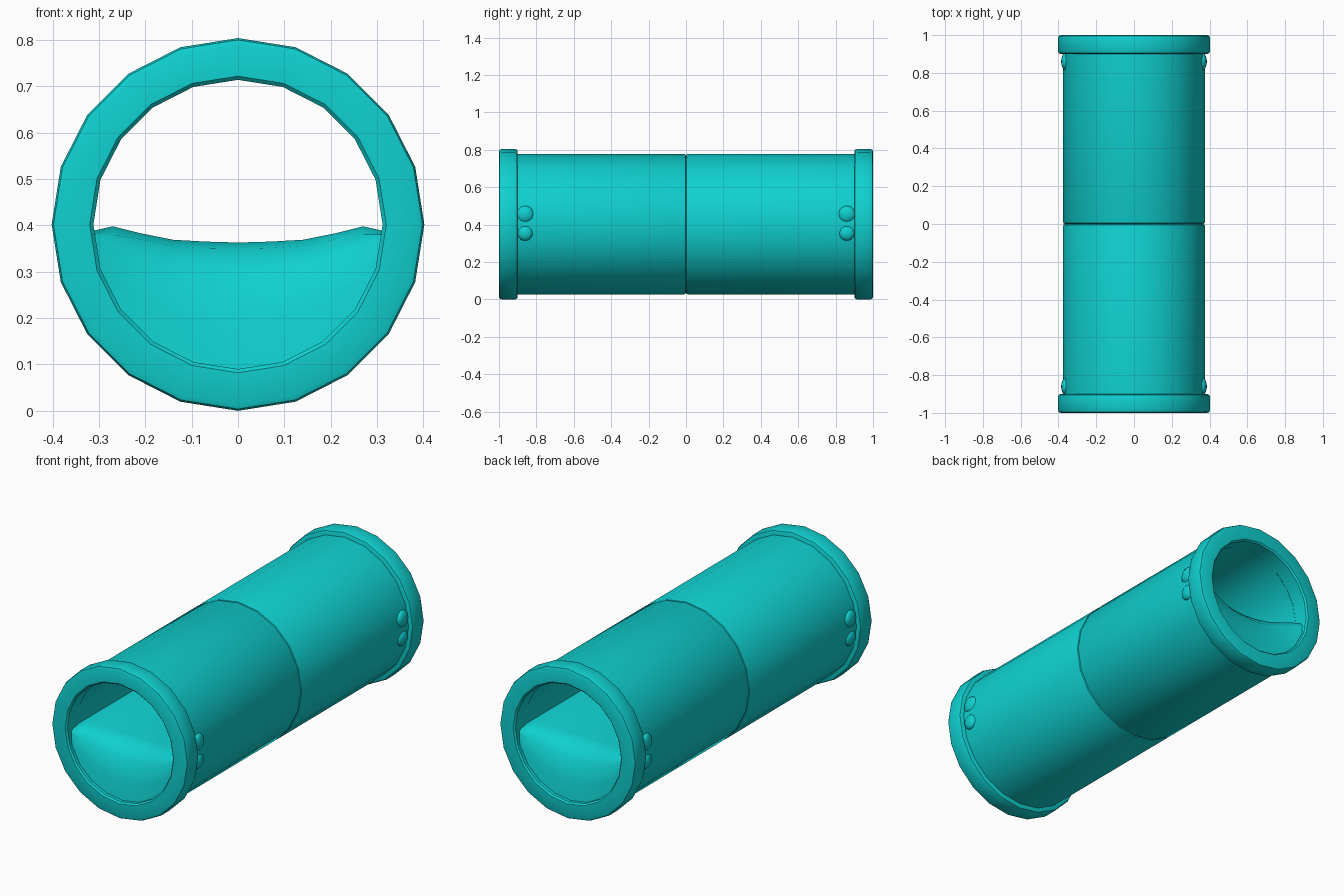
import bpy, bmesh, math

cube = bpy.data.objects.get("Cube")
if cube:
    bpy.data.objects.remove(cube)

CZ = 0.402      # height of the pipe axis
SIDES = 20

teal = bpy.data.materials.new("teal")
teal.use_nodes = True
teal.diffuse_color = (0.005, 0.63, 0.63, 1)
teal.node_tree.nodes["Principled BSDF"].inputs["Base Color"].default_value = (0.005, 0.63, 0.63, 1)


def finish(bm, name, angle=35):
    bmesh.ops.recalc_face_normals(bm, faces=bm.faces[:])
    mesh = bpy.data.meshes.new(name)
    bm.to_mesh(mesh)
    bm.free()
    mesh.materials.append(teal)
    ob = bpy.data.objects.new(name, mesh)
    bpy.context.collection.objects.link(ob)
    bpy.ops.object.select_all(action='DESELECT')
    ob.select_set(True)
    bpy.context.view_layer.objects.active = ob
    bpy.ops.object.shade_smooth_by_angle(angle=math.radians(angle))
    return ob


def lathe(name, profile, side):
    """Spin a closed (radius, y) profile around the pipe axis."""
    bm = bmesh.new()
    rings = []
    for i in range(SIDES):
        a = 2 * math.pi * i / SIDES
        rings.append([bm.verts.new((r * math.sin(a), side * y, CZ + r * math.cos(a)))
                      for r, y in profile])
    n = len(profile)
    for i in range(SIDES):
        p, q = rings[i], rings[(i + 1) % SIDES]
        for j in range(n):
            k = (j + 1) % n
            bm.faces.new((p[j], p[k], q[k], q[j]))
    return finish(bm, name)


def stud(name, side_x, side_y, z, radius):
    """Flattened dome sitting on the pipe wall."""
    bm = bmesh.new()
    bmesh.ops.create_uvsphere(bm, u_segments=12, v_segments=8, radius=1)
    x = math.sqrt(0.375 ** 2 - (z - CZ) ** 2) - 0.009
    for v in bm.verts:
        a, b, c = v.co
        v.co = (side_x * (x + c * 0.023), side_y * 0.86 + a * radius, z + b * radius)
    return finish(bm, name, 50)


# Pipe halves meeting at a grooved seam, with a rounded rim at each end
pipe = [(0.314, 0.0), (0.366, 0.0), (0.373, 0.004), (0.376, 0.012),
        (0.376, 0.905), (0.314, 0.905)]
rim = [(0.312, 0.908), (0.318, 0.9), (0.388, 0.9), (0.398, 0.904), (0.402, 0.914),
       (0.402, 0.986), (0.398, 0.996), (0.388, 1.0), (0.32, 1.0), (0.312, 0.992)]
for label, sy in (("front", -1), ("back", 1)):
    lathe(label + "_pipe", pipe, sy)
    lathe(label + "_rim", rim, sy)
    for side, sx in (("left", 1), ("right", -1)):
        stud(f"{label}_{side}_upper_stud", sx, sy, 0.455, 0.046)
        stud(f"{label}_{side}_lower_stud", sx, sy, 0.355, 0.042)

# Packed fill in the lower half: sagging top and hollowed, sloping ends
half = [(0.0, 0.350, 0.363), (0.07, 0.351, 0.365), (0.14, 0.356, 0.369),
        (0.21, 0.370, 0.383), (0.27, 0.380, 0.398), (0.314, 0.380, 0.388)]
columns = [(-x, c, t) for x, c, t in half[:0:-1]] + half
bm = bmesh.new()
grid = []
for x, crest, top in columns:
    low = CZ - math.sqrt(0.318 ** 2 - x * x)
    depth = 0.02 + 0.08 * (1 - (x / 0.314) ** 2)
    end = [(0.975, low),
           (0.975 - 0.15 * depth, low + (crest - low) * 0.4),
           (0.975 - 0.45 * depth, low + (crest - low) * 0.8),
           (0.975 - depth, crest),
           (0.975 - depth - 0.06, top)]
    path = [(-y, z) for y, z in end] + [(0.0, top)] + end[::-1]
    grid.append([bm.verts.new((x, y, z)) for y, z in path])
for p, q in zip(grid, grid[1:]):
    for j in range(len(p) - 1):
        bm.faces.new((p[j], p[j + 1], q[j + 1], q[j]))
    bm.faces.new((p[-1], p[0], q[0], q[-1]))
bm.faces.new(grid[0])
bm.faces.new(grid[-1])
finish(bm, "fill", 40)
